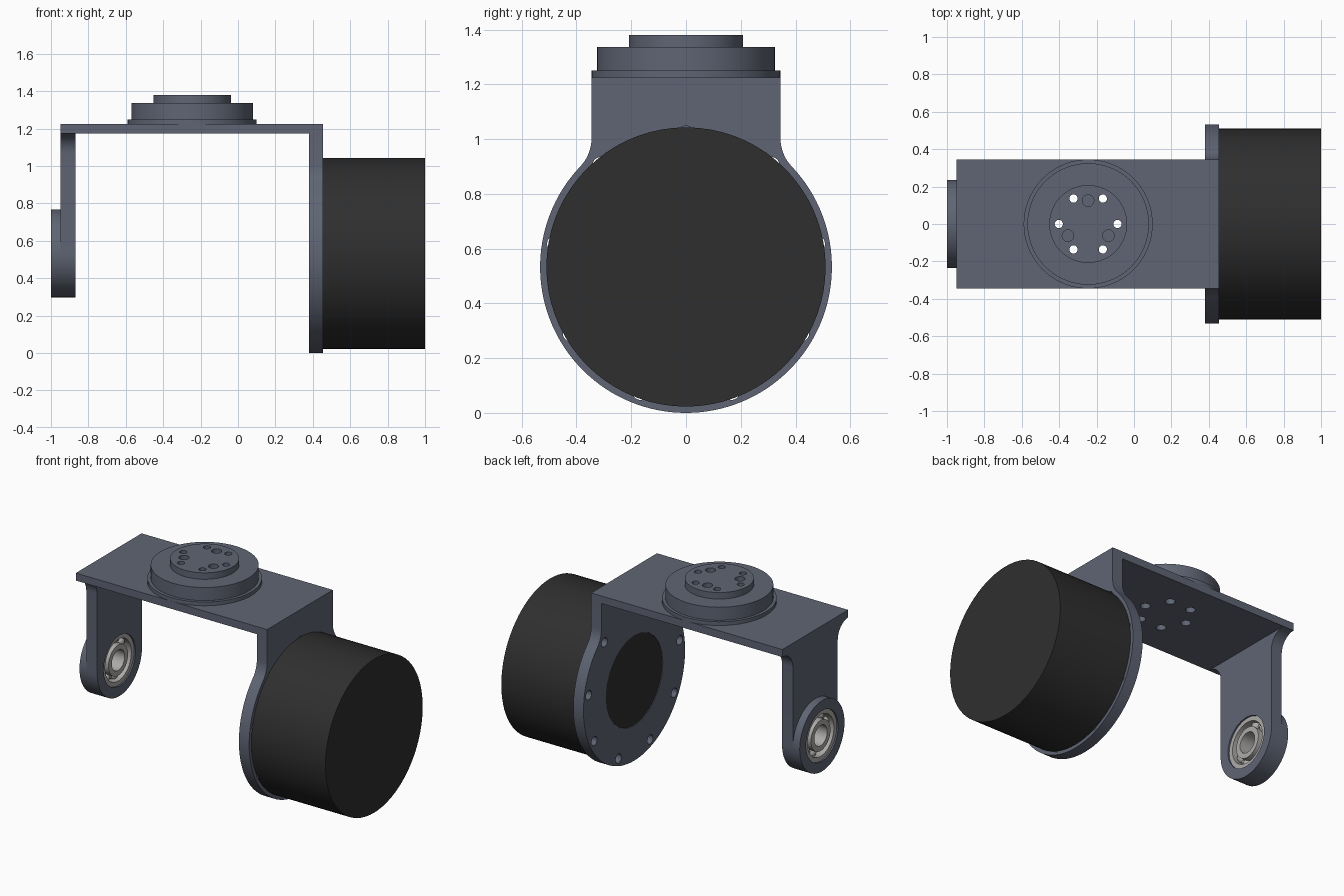
import bpy, bmesh
from math import sin, cos, pi, radians, sqrt, atan2
from mathutils import Matrix, Vector

if "Cube" in bpy.data.objects:
    bpy.data.objects.remove(bpy.data.objects["Cube"])


def material(name, rgb, metallic=0.0):
    m = bpy.data.materials.new(name)
    m.use_nodes = True
    m.diffuse_color = (*rgb, 1)
    m.node_tree.nodes["Principled BSDF"].inputs["Base Color"].default_value = (*rgb, 1)
    return m


SLATE = material("slate grey", (0.115, 0.13, 0.175))
BLACK = material("matt black", (0.028, 0.028, 0.028))
STEEL = material("bearing steel", (0.42, 0.41, 0.40))

AXIS_Z = 0.533                       # height of the pivot axis
ALONG_X = Matrix.Translation((0, 0, AXIS_Z)) @ Matrix.Rotation(pi / 2, 4, "Y")


def finish(name, bm, mat):
    bmesh.ops.recalc_face_normals(bm, faces=bm.faces[:])
    mesh = bpy.data.meshes.new(name)
    bm.to_mesh(mesh)
    bm.free()
    mesh.materials.append(mat)
    ob = bpy.data.objects.new(name, mesh)
    bpy.context.collection.objects.link(ob)
    return ob


def lathe(name, profile, mat, matrix, closed=False, steps=72):
    """Spin a (radius, height) profile round z, then place it."""
    bm = bmesh.new()
    vs = [bm.verts.new((r, 0, h)) for r, h in profile]
    pairs = list(zip(vs, vs[1:])) + ([(vs[-1], vs[0])] if closed else [])
    edges = [bm.edges.new(p) for p in pairs]
    bmesh.ops.spin(bm, geom=vs + edges, cent=(0, 0, 0), axis=(0, 0, 1),
                   angle=2 * pi, steps=steps)
    bmesh.ops.remove_doubles(bm, verts=bm.verts[:], dist=1e-5)
    bm.transform(matrix)
    return finish(name, bm, mat)


def cylinder(name, r, a, b, mat, matrix):
    return lathe(name, [(0, a), (r, a), (r, b), (0, b)], mat, matrix)


def slab(name, half, x0, x1, mat):
    """Extrude a half outline in (y, z), mirrored across y = 0, along x."""
    outline = half + [(-y, z) for y, z in reversed(half) if abs(y) > 1e-6]
    bm = bmesh.new()
    face = bm.faces.new([bm.verts.new((x0, y, z)) for y, z in outline])
    out = bmesh.ops.extrude_face_region(bm, geom=[face])
    moved = [v for v in out["geom"] if isinstance(v, bmesh.types.BMVert)]
    bmesh.ops.translate(bm, verts=moved, vec=(x1 - x0, 0, 0))
    return finish(name, bm, mat)


def arc(cy, cz, r, a0, a1, n):
    return [(cy + r * cos(a0 + (a1 - a0) * i / n), cz + r * sin(a0 + (a1 - a0) * i / n))
            for i in range(n + 1)]


def drill(ob, cutters):
    """Cut the holes into the part and discard the cutters."""
    bpy.context.view_layer.objects.active = ob
    for c in cutters:
        mod = ob.modifiers.new("hole", "BOOLEAN")
        mod.operation, mod.solver, mod.object = "DIFFERENCE", "EXACT", c
        bpy.ops.object.modifier_apply(modifier=mod.name)
        bpy.data.objects.remove(c)


def hole(r, a, b, matrix, mat=SLATE):
    c = lathe("cutter", [(0, a), (r, a), (r, b), (0, b)], mat, matrix, steps=24)
    c.hide_render = True
    return c


def ring_holes(count, ring, r, a, b, matrix, start=0.0):
    return [hole(r, a, b, matrix @ Matrix.Translation(
        (ring * cos(start + 2 * pi * i / count), ring * sin(start + 2 * pi * i / count), 0)))
        for i in range(count)]


# Top plate of the bracket, with bolt holes under the flange
HALF = 0.345
PLATE_LOW, PLATE_TOP = 1.175, 1.225
FLANGE = Matrix.Translation((-0.245, 0, 0))
plate = slab("top_plate", [(HALF, PLATE_LOW), (HALF, PLATE_TOP)], -0.95, 0.455, SLATE)
drill(plate, ring_holes(6, 0.157, 0.03, 1.1, 1.3, FLANGE))

# Stepped output flange with through holes and three blind holes
flange = lathe("output_flange", [(0, PLATE_TOP), (0.345, PLATE_TOP), (0.345, 1.25), (0.325, 1.25),
               (0.325, 1.337), (0.208, 1.337), (0.208, 1.38), (0, 1.38)], SLATE, FLANGE)
drill(flange, ring_holes(6, 0.157, 0.022, 1.1, 1.5, FLANGE)
      + ring_holes(3, 0.125, 0.031, 1.33, 1.5, FLANGE, pi / 2))

# Motor arm: round mounting disc blended into the neck
R, F = 0.533, 0.15
rise = sqrt((R + F) ** 2 - (HALF + F) ** 2)
tangent = atan2(rise, HALF + F)
outline = arc(0, AXIS_Z, R, -pi / 2, tangent, 48)
outline += arc(HALF + F, AXIS_Z + rise, F, pi + tangent, pi, 8)
outline.append((HALF, PLATE_LOW))
motor_arm = slab("motor_arm", outline, 0.38, 0.455, SLATE)
drill(motor_arm, [hole(0.30, 0.3, 0.5, ALONG_X)]
      + ring_holes(9, 0.485, 0.03, 0.3, 0.5, ALONG_X, pi))

# Motor housing, with a boss that fills the centre of the disc
lathe("motor", [(0, 0.384), (0.298, 0.384), (0.298, 0.455), (0.51, 0.455), (0.51, 1.0), (0, 1.0)],
      BLACK, ALONG_X)

# Bearing arm: rounded foot, flared at the top
HUB, BORE = 0.235, 0.168
flare = HALF - HUB
outline = arc(0, AXIS_Z, HUB, -pi / 2, 0, 24)
outline += arc(HALF, PLATE_LOW - flare, flare, pi, pi / 2, 8)
bearing_arm = slab("bearing_arm", outline, -0.95, -0.87, SLATE)
drill(bearing_arm, [hole(BORE, -1.2, -0.5, ALONG_X)])
lathe("bearing_hub", [(BORE, -1.0), (HUB, -1.0), (HUB, -0.95), (BORE, -0.95)],
      SLATE, ALONG_X, closed=True)


# Ball bearing: two races, a cage ring and balls
def ring(name, inner, outer, a, b):
    return lathe(name, [(inner, a), (outer, a), (outer, b), (inner, b)],
                 STEEL, ALONG_X, closed=True, steps=48)


ring("bearing_outer_race", 0.138, BORE, -0.99, -0.88)
ring("bearing_inner_race", 0.068, 0.102, -0.99, -0.88)
ring("bearing_cage", 0.112, 0.128, -0.945, -0.925)
bm = bmesh.new()
for i in range(9):
    a = 2 * pi * i / 9
    spot = Matrix.Translation((-0.935, 0.12 * cos(a), AXIS_Z + 0.12 * sin(a)))
    bmesh.ops.create_uvsphere(bm, u_segments=16, v_segments=10, radius=0.031, matrix=spot)
finish("bearing_balls", bm, STEEL)

# Smooth the round surfaces, keeping edges sharp
for ob in bpy.context.scene.objects:
    if ob.type == "MESH":
        ob.select_set(True)
        bpy.context.view_layer.objects.active = ob
bpy.ops.object.shade_smooth_by_angle(angle=radians(30))
